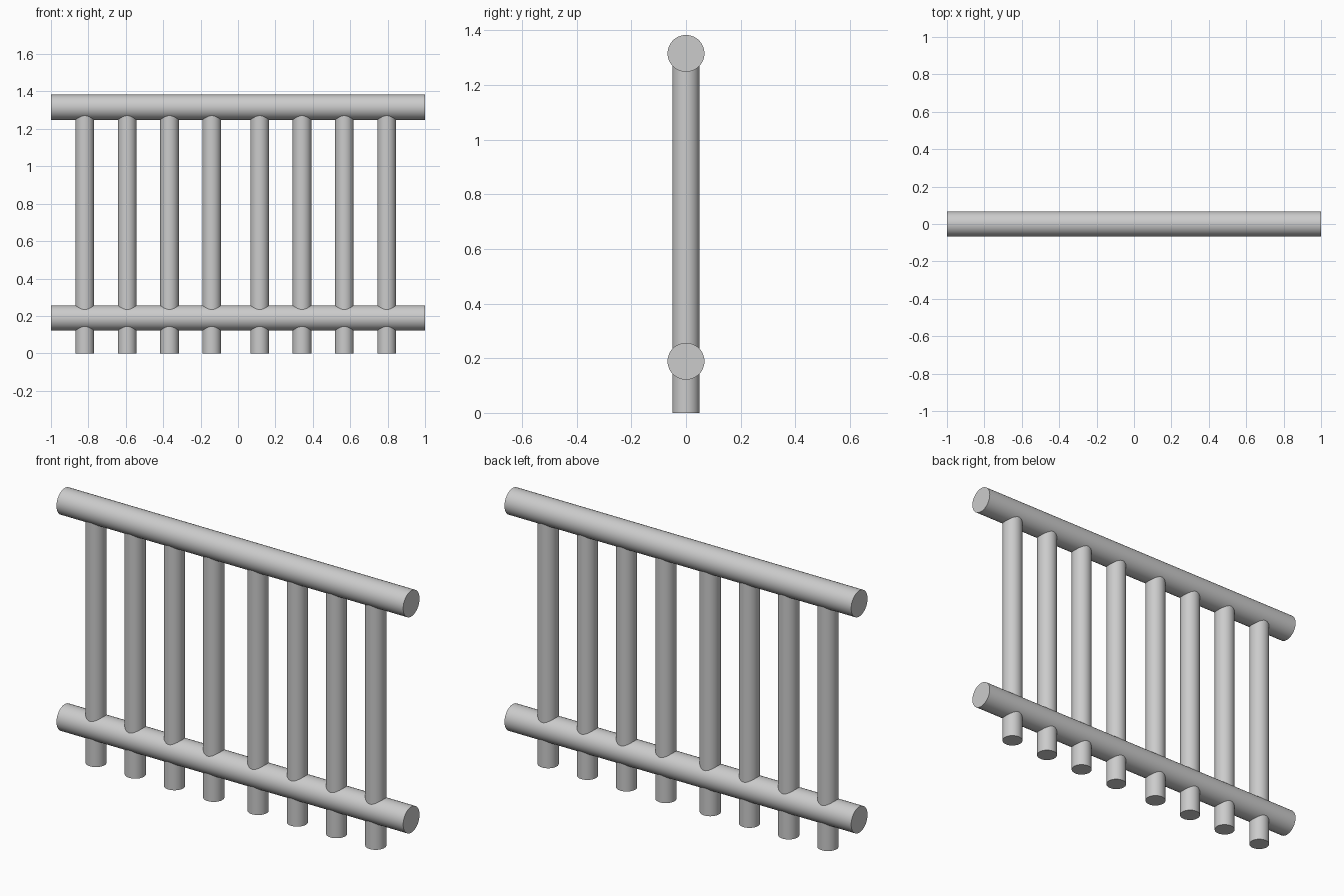
import bpy
from math import pi

if "Cube" in bpy.data.objects:
    bpy.data.objects.remove(bpy.data.objects["Cube"])


def rod(name, radius, length, location, rotation=(0, 0, 0)):
    bpy.ops.mesh.primitive_cylinder_add(vertices=48, radius=radius, depth=length,
                                        location=location, rotation=rotation)
    obj = bpy.context.object
    obj.name = name
    bpy.ops.object.shade_smooth_by_angle()
    return obj


TOP_Z, LOW_Z = 1.316, 0.189

# Horizontal rails
for name, z in (("top_rail", TOP_Z), ("bottom_rail", LOW_Z)):
    rod(name, 0.0675, 2.0, (0, 0, z), (0, pi / 2, 0))

# Two groups of four balusters, running from the ground into the top rail
for side, start in (("left", -0.819), ("right", 0.116)):
    for i in range(4):
        rod(f"{side}_baluster_{i + 1}", 0.05, TOP_Z,
            (start + i * 0.2263, 0, TOP_Z / 2))
